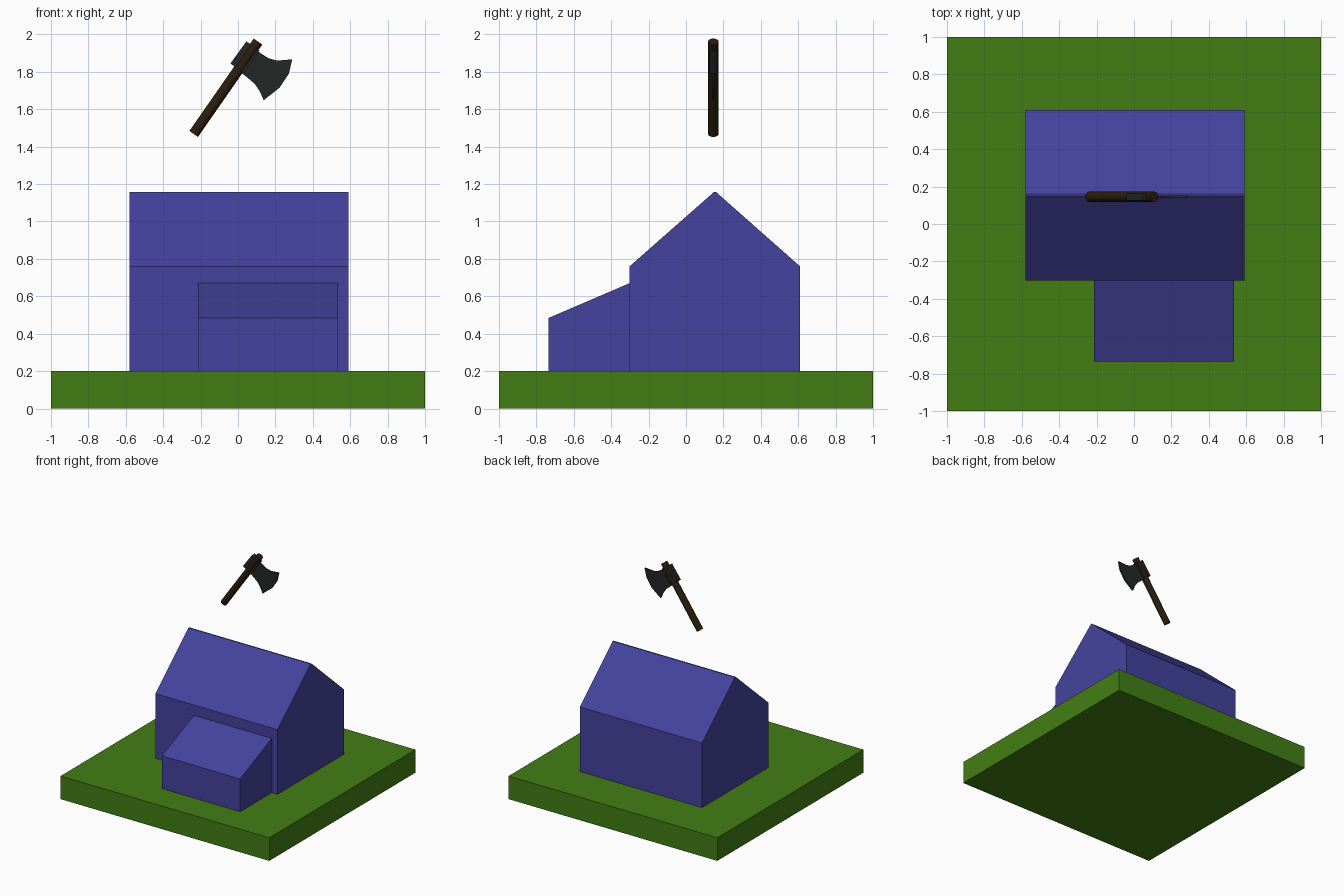
import bpy, bmesh
from mathutils import Vector

if "Cube" in bpy.data.objects:
    bpy.data.objects.remove(bpy.data.objects["Cube"])


def material(name, rgb):
    m = bpy.data.materials.new(name)
    m.diffuse_color = (*rgb, 1)
    m.use_nodes = True
    m.node_tree.nodes["Principled BSDF"].inputs["Base Color"].default_value = m.diffuse_color
    return m


GRASS = material("grass", (0.055, 0.21, 0.007))
WALL = material("wall", (0.058, 0.055, 0.34))
WOOD = material("wood", (0.025, 0.012, 0.004))
IRON = material("iron", (0.018, 0.020, 0.020))


def prism(name, profile, axis, lo, hi, mat):
    """Extrude a closed 2D profile along x (profile is y,z) or y (profile is x,z)."""
    bm = bmesh.new()
    place = (lambda a, b: (lo, a, b)) if axis == "x" else (lambda a, b: (a, lo, b))
    face = bm.faces.new([bm.verts.new(place(a, b)) for a, b in profile])
    ext = bmesh.ops.extrude_face_region(bm, geom=[face])
    step = Vector((hi - lo, 0, 0)) if axis == "x" else Vector((0, hi - lo, 0))
    bmesh.ops.translate(bm, vec=step,
                        verts=[g for g in ext["geom"] if isinstance(g, bmesh.types.BMVert)])
    bmesh.ops.recalc_face_normals(bm, faces=bm.faces)
    me = bpy.data.meshes.new(name)
    bm.to_mesh(me)
    bm.free()
    me.materials.append(mat)
    ob = bpy.data.objects.new(name, me)
    bpy.context.collection.objects.link(ob)
    return ob


# Grass slab
prism("ground_slab", [(-1, 0), (1, 0), (1, 0.2), (-1, 0.2)], "x", -1, 1, GRASS)

# Gabled house, with a narrow flat ridge
prism("house", [(-0.302, 0.2), (0.61, 0.2), (0.61, 0.76), (0.161, 1.157),
                (0.149, 1.157), (-0.302, 0.76)], "x", -0.58, 0.59, WALL)

# Lean-to at the front
prism("lean_to", [(-0.735, 0.2), (-0.302, 0.2), (-0.302, 0.67), (-0.735, 0.484)],
      "x", -0.213, 0.535, WALL)

# Axe handle
Y = 0.146
bottom, top = Vector((-0.237, Y, 1.468)), Vector((0.107, Y, 1.962))
d = top - bottom
bpy.ops.mesh.primitive_cylinder_add(vertices=16, radius=0.028, depth=d.length,
                                    location=(bottom + top) / 2,
                                    rotation=d.to_track_quat("Z", "Y").to_euler())
handle = bpy.context.object
handle.name = "axe_handle"
handle.data.materials.append(WOOD)
bpy.ops.object.shade_smooth_by_angle()

# Axe poll: block through the handle
prism("axe_poll", [(-0.04, 1.845), (0.045, 1.963), (0.115, 1.915), (0.03, 1.79)],
      "y", Y - 0.02, Y + 0.02, IRON)

# Axe blade: flared, with a curved cutting edge
prism("axe_blade", [(0.06, 1.945), (0.12, 1.90), (0.165, 1.872), (0.21, 1.86),
                    (0.29, 1.867), (0.272, 1.79), (0.222, 1.715), (0.137, 1.648),
                    (0.117, 1.695), (0.09, 1.735), (0.055, 1.765), (0.0, 1.81)],
      "y", Y - 0.007, Y + 0.007, IRON)
